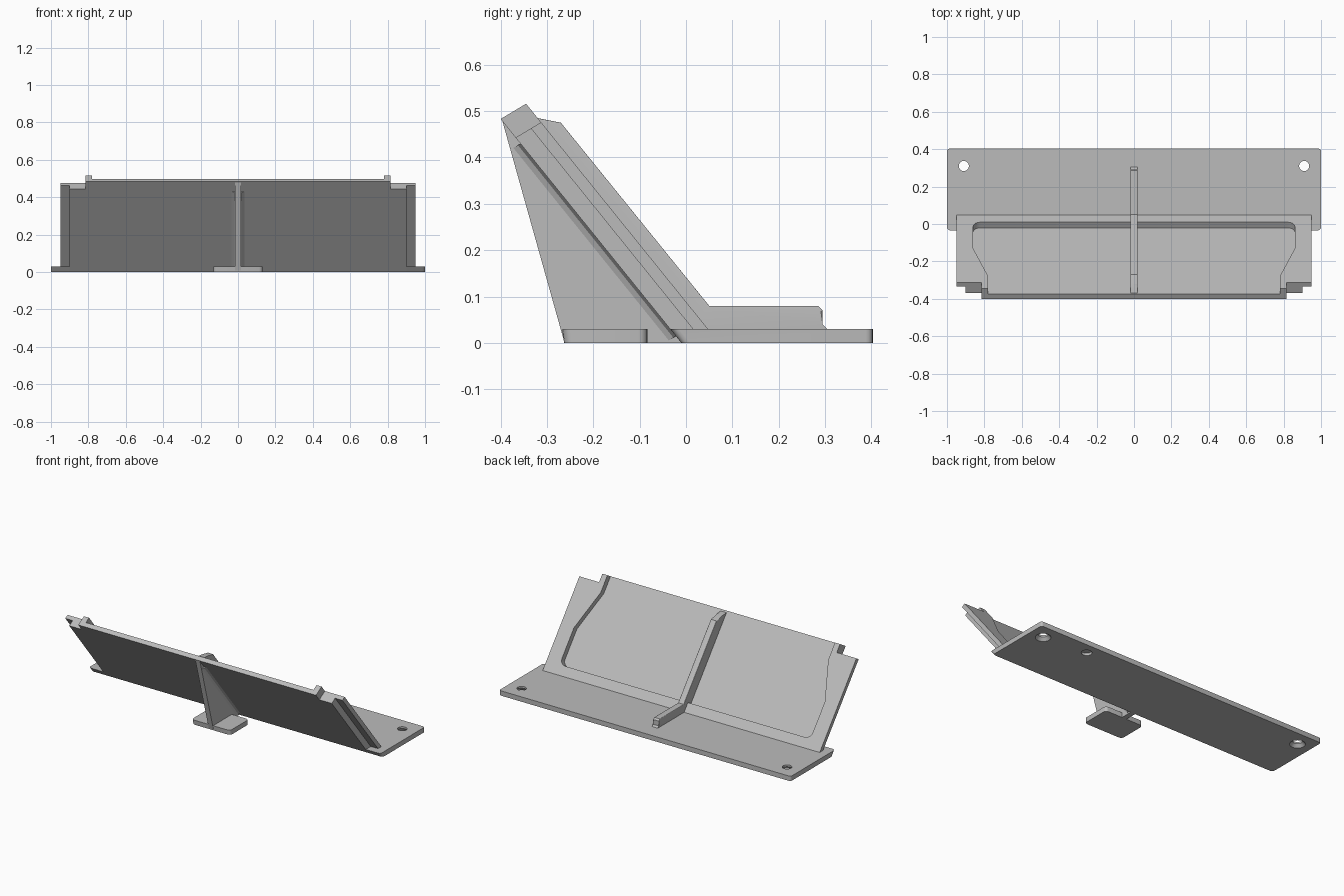
import bpy, bmesh, math
from mathutils import Vector

cube = bpy.data.objects.get("Cube")
if cube:
    bpy.data.objects.remove(cube, do_unlink=True)

grey = bpy.data.materials.new("plain grey")
grey.use_nodes = True
GREY = (0.5, 0.5, 0.5, 1)
grey.diffuse_color = GREY
grey.node_tree.nodes["Principled BSDF"].inputs["Base Color"].default_value = GREY

# Sloped panel frame: s runs down the slope, t runs through the thickness
TOP = Vector((0, -0.4, 0.483))
DOWN = Vector((0, 0.39, -0.483))
THICK = Vector((0, 0.055, 0.033))


def slope(x, s, t):
    return TOP + DOWN * s + THICK * t + Vector((x, 0, 0))


def finish(bm, name):
    bmesh.ops.recalc_face_normals(bm, faces=bm.faces)
    mesh = bpy.data.meshes.new(name)
    bm.to_mesh(mesh)
    bm.free()
    mesh.materials.append(grey)
    obj = bpy.data.objects.new(name, mesh)
    bpy.context.collection.objects.link(obj)
    return obj


def prism(name, points, offset, bevel=0, pick=None):
    """Extrude an outline along an offset and round the picked edges."""
    bm = bmesh.new()
    face = bm.faces.new([bm.verts.new(p) for p in points])
    new = bmesh.ops.extrude_face_region(bm, geom=[face], use_keep_orig=True)["geom"]
    bmesh.ops.translate(bm, vec=offset, verts=[v for v in new if isinstance(v, bmesh.types.BMVert)])
    bmesh.ops.recalc_face_normals(bm, faces=bm.faces)
    if bevel:
        edges = [e for e in bm.edges if pick(e)]
        bmesh.ops.bevel(bm, geom=edges, offset=bevel, segments=4, profile=0.5, affect='EDGES')
    return finish(bm, name)


def mirrored(half):
    return half + [(-x, s) for x, s in reversed(half)]


def layer(name, outline, t0, t1):
    return prism(name, [slope(x, s, t0) for x, s in outline], THICK * (t1 - t0))


def side_profile(name, points, half_width, bevel=0, pick=None):
    return prism(name, [(-half_width, y, z) for y, z in points],
                 Vector((2 * half_width, 0, 0)), bevel, pick)


def vertical(e):
    a, b = (v.co for v in e.verts)
    return abs(a.z - b.z) > 0.02


def cone(name, x, y, z0, z1, r0, r1):
    bm = bmesh.new()
    bmesh.ops.create_cone(bm, cap_ends=True, segments=32, radius1=r0, radius2=r1, depth=z1 - z0)
    bmesh.ops.translate(bm, vec=(x, y, (z0 + z1) / 2), verts=bm.verts)
    return finish(bm, name)


# Base plate, its front edge following the slope of the panel
plate = side_profile("base_plate", [(-0.01, 0), (0.403, 0), (0.403, 0.03), (-0.034, 0.03)],
                     1.0, 0.015, vertical)

# Countersunk screw holes and a blind hole underneath
cutters = [cone("blind_hole_cutter", 0.62, 0.335, -0.02, 0.015, 0.03, 0.03)]
for x in (-0.91, 0.91):
    cutters.append(cone("screw_hole_cutter", x, 0.31, -0.01, 0.06, 0.027, 0.027))
    cutters.append(cone("countersink_cutter", x, 0.31, -0.005, 0.02, 0.048, 0.026))
bpy.context.view_layer.objects.active = plate
for c in cutters:
    mod = plate.modifiers.new("hole", 'BOOLEAN')
    mod.operation = 'DIFFERENCE'
    mod.solver = 'EXACT'
    mod.object = c
    bpy.ops.object.modifier_apply(modifier=mod.name)
    bpy.data.objects.remove(c, do_unlink=True)

# Sloped panel: front sheet with a shoulder notch at each upper corner
SHOULDER, FLOOR = 0.083, 0.45
edge = [(0.815, 0), (0.815, SHOULDER), (0.9, SHOULDER)]
layer("panel_sheet", mirrored(edge + [(0.9, 1.0)]), 0, FLOOR)

# Raised rim around the pocket on the rear of the panel
corner = [(0.82 + 0.04 * math.cos(a), 0.85 + 0.06 * math.sin(a))
          for a in (math.radians(15 * i) for i in range(7))]
pocket = [(0.78, 0), (0.78, 0.17), (0.86, 0.55)] + corner
right_rim = list(reversed(pocket)) + edge + [(0.9, 1.02)]
layer("panel_rim", mirrored(right_rim), FLOOR, 1)

# Thin flange down each side of the panel
for side, word in ((1, "left"), (-1, "right")):
    strip = [(side * x, s) for x, s in
             ((0.9, SHOULDER), (0.95, SHOULDER), (0.95, 1.02), (0.9, 1.02))]
    layer(word + "_flange", strip, 0.6, 1)


def long_outer(e):
    # Upper edges running along the length of the rear rib
    a, b = (v.co for v in e.verts)
    return abs(a.x - b.x) < 1e-5 and min(a.y + a.z, b.y + b.z) > 0.12 and a.z > 0.05


# Rear rib, running down the panel and over the base plate
side_profile("rear_rib", [(-0.375, 0.48), (-0.37, 0.489), (-0.32, 0.485), (-0.27, 0.475),
                          (0.05, 0.08), (0.285, 0.08), (0.295, 0.07), (0.295, 0.04),
                          (0.305, 0.03), (0.305, 0.02), (0.0, 0.02)],
             0.02, 0.004, long_outer)

# Front web bracing the panel to the foot
side_profile("front_web", [(-0.396, 0.478), (-0.262, 0), (-0.01, 0), (-0.01, 0.02),
                           (-0.385, 0.478)], 0.016)

# Fillet where the web meets the panel
fillet = mirrored([(0.035, 0.05), (0.034, 0), (0.022, -0.1), (0.016, -0.28)])
prism("web_fillet", [slope(x, 0.11, t) for x, t in fillet], DOWN * 0.86)

# Foot pad with rounded corners
side_profile("foot_pad", [(-0.263, 0), (-0.083, 0), (-0.083, 0.03), (-0.267, 0.03)],
             0.132, 0.02, vertical)

# Smooth the rounded surfaces while keeping hard edges
bpy.ops.object.select_all(action='DESELECT')
for obj in bpy.context.collection.objects:
    if obj.type == 'MESH' and obj.data.materials and obj.data.materials[0] == grey:
        obj.select_set(True)
bpy.context.view_layer.objects.active = plate
bpy.ops.object.shade_smooth_by_angle(angle=math.radians(30))
